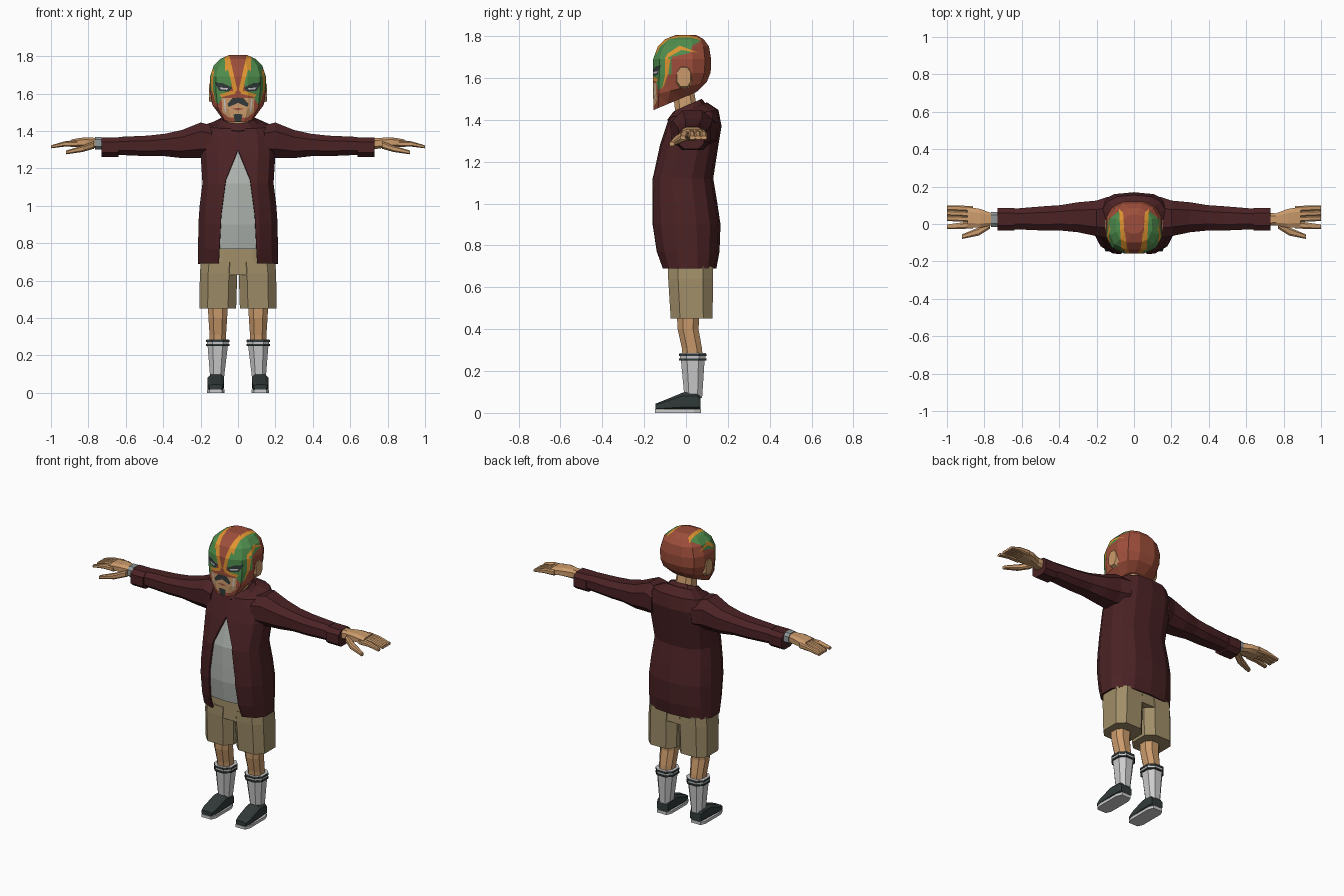
import bpy, bmesh, math
from mathutils import Vector

if "Cube" in bpy.data.objects:
    bpy.data.objects.remove(bpy.data.objects["Cube"], do_unlink=True)


def material(name, r, g, b):
    mat = bpy.data.materials.new(name)
    mat.use_nodes = True
    mat.diffuse_color = (r, g, b, 1)
    shader = mat.node_tree.nodes["Principled BSDF"]
    shader.inputs["Base Color"].default_value = (r, g, b, 1)
    shader.inputs["Roughness"].default_value = 0.9
    return mat


maroon = material("maroon cloth", .07, .016, .018)
grey = material("grey shirt", .43, .46, .43)
khaki = material("khaki cloth", .35, .27, .14)
skin = material("skin", .6, .33, .15)
red = material("mask red", .34, .076, .043)
green = material("mask green", .08, .27, .075)
orange = material("mask orange", .75, .3, .03)
charcoal = material("charcoal", .032, .042, .042)
white = material("sock white", .6, .6, .61)
steel = material("steel", .28, .31, .31)


def cross_section(n, power):
    """Rounded-box outline scaled to reach exactly one unit on both axes."""
    def bend(value):
        return math.copysign(abs(value) ** (2 / power), value)
    angles = [(i + .5) * math.tau / n for i in range(n)]
    pts = [(bend(math.cos(a)), bend(math.sin(a))) for a in angles]
    wide = max(abs(u) for u, v in pts)
    tall = max(abs(v) for u, v in pts)
    return [(u / wide, v / tall) for u, v in pts]


def loft_mesh(axis, rings, n=8, power=3, side=1, bottom=True, top=True):
    """Rings are (position on axis, centre a, centre b, radius a, radius b[, tilt])."""
    bm = bmesh.new()
    outline = cross_section(n, power)
    loops = []
    for t, a, b, ra, rb, *tilt in rings:
        loop = []
        for u, v in outline:
            pos = t + (tilt[0] * v * rb if tilt else 0)
            pa, pb = a + u * ra, b + v * rb
            co = {"x": (pos, pa, pb), "y": (pa, pos, pb), "z": (pa, pb, pos)}[axis]
            loop.append(bm.verts.new((co[0] * side, co[1], co[2])))
        loops.append(loop)
    for low, high in zip(loops, loops[1:]):
        for i in range(n):
            j = (i + 1) % n
            bm.faces.new((low[i], low[j], high[j], high[i]))
    if bottom:
        bm.faces.new(loops[0])
    if top:
        bm.faces.new(loops[-1])
    bmesh.ops.recalc_face_normals(bm, faces=bm.faces[:])
    return bm


def finish(name, bm, *mats):
    mesh = bpy.data.meshes.new(name)
    bm.to_mesh(mesh)
    bm.free()
    for mat in mats:
        mesh.materials.append(mat)
    obj = bpy.data.objects.new(name, mesh)
    bpy.context.collection.objects.link(obj)
    return obj


def loft(name, mat, axis, rings, **options):
    return finish(name, loft_mesh(axis, rings, **options), mat)


def pair(name, mat, axis, rings, **options):
    for side, label in ((1, "left_"), (-1, "right_")):
        loft(label + name, mat, axis, rings, side=side, **options)


def shell(obj, thickness):
    mod = obj.modifiers.new("thickness", "SOLIDIFY")
    mod.thickness = thickness
    mod.offset = -1


def trim(bm, points, view, facing=.3):
    """Cut a convex outline into the faces turned to the view; return those inside."""
    view = Vector(view)
    if view.x:
        corners = [Vector((0, a, b)) for a, b in points]
    elif view.y:
        corners = [Vector((a, 0, b)) for a, b in points]
    else:
        corners = [Vector((a, b, 0)) for a, b in points]
    middle = sum(corners, Vector()) / len(corners)
    planes = []

    def inside():
        bm.normal_update()
        return [f for f in bm.faces if f.normal.dot(view) > facing and all(
            (f.calc_center_median() - co).dot(no) > 0 for co, no in planes)]

    for start, end in zip(corners, corners[1:] + corners[:1]):
        normal = (end - start).cross(view).normalized()
        if (middle - start).dot(normal) < 0:
            normal.negate()
        faces = inside()
        geom = set(faces)
        for f in faces:
            geom.update(f.edges, f.verts)
        bmesh.ops.bisect_plane(bm, geom=list(geom), dist=1e-5, plane_co=start, plane_no=normal)
        planes.append((start, normal))
    return inside()


def body_ring(z, front, back, width, tilt=0):
    return (z, 0, (front + back) / 2, width, (back - front) / 2, tilt)


FRONT, TOP = (0, -1, 0), (0, 0, 1)

# Jacket body, cut open down the front
jacket_rings = [body_ring(*r) for r in (
    (.69, -.12, .145, .215), (.77, -.15, .16, .213), (.9, -.17, .165, .212),
    (1, -.17, .15, .205), (1.12, -.167, .13, .19), (1.28, -.125, .155, .2),
    (1.37, -.095, .17, .195), (1.43, -.08, .155, .17, .15), (1.45, -.07, .1, .1, .4))]
bm = loft_mesh("z", jacket_rings, n=14, power=2.6, bottom=False)
opening = [(0, 1.3), (.065, 1.14), (.09, .95), (.107, .6), (-.107, .6), (-.09, .95), (-.065, 1.14)]
bmesh.ops.delete(bm, geom=trim(bm, opening, FRONT, .05), context="FACES")
shell(finish("jacket_body", bm, maroon), .012)

# Shirt follows the jacket just inside it
loft("shirt", grey, "z", [(z, a, b, ra * .9, rb * .9) for z, a, b, ra, rb, _ in jacket_rings[1:7]],
     n=14, power=2.6)

# Collar, sleeves and cuffs
collar = loft("collar", maroon, "z", [
    body_ring(1.43, -.09, .11, .118, .3), body_ring(1.47, -.06, .075, .08, .45)],
    n=10, power=2.3, bottom=False, top=False)
shell(collar, .01)
pair("sleeve", maroon, "x", [
    (.14, .035, 1.345, .11, .085), (.2, .03, 1.35, .095, .095), (.3, .036, 1.33, .08, .075),
    (.39, .033, 1.325, .068, .06), (.48, .03, 1.32, .065, .055), (.64, .027, 1.32, .055, .048)],
    power=2.5)
pair("cuff", maroon, "x", [(.64, .025, 1.313, .06, .052), (.73, .025, 1.313, .06, .052)])

# Hands
pair("palm", skin, "x", [
    (.7, .025, 1.33, .035, .032), (.76, .025, 1.335, .032, .028),
    (.82, .03, 1.34, .05, .026), (.89, .037, 1.335, .055, .02)])
pair("index_finger", skin, "x", [
    (.86, -.003, 1.33, .02, .016), (.93, -.01, 1.33, .017, .013), (1, -.015, 1.315, .012, .008)])
for i, finger in enumerate(("middle", "ring", "little")):
    y = .028 * i
    pair(finger + "_finger", skin, "x", [
        (.86, .024 + y, 1.335, .015, .018), (.93, .028 + y, 1.33, .015, .014),
        (1, .03 + y, 1.315, .014, .008)])
pair("thumb", skin, "x", [
    (.77, 0, 1.325, .025, .02), (.83, -.04, 1.305, .022, .017), (.92, -.068, 1.285, .012, .01)])
loft("wrist_watch", steel, "x", [(.73, .025, 1.335, .04, .033), (.765, .025, 1.335, .04, .033)], side=-1)

# Shorts
loft("shorts_hips", khaki, "z", [(.63, 0, .022, .195, .105), (.8, 0, .02, .18, .1)], n=12)
pair("shorts_leg", khaki, "z", [
    (.45, .108, .027, .098, .1), (.64, .104, .022, .1, .107), (.7, .1, .022, .098, .107)])

# Legs, socks and shoes
pair("leg", skin, "z", [
    (.24, .108, .035, .042, .048), (.31, .108, .028, .044, .048),
    (.4, .108, .01, .05, .05), (.5, .108, .01, .055, .055)], power=2.4)
pair("sock", white, "z", [(.07, .112, .035, .036, .042), (.27, .108, .032, .056, .058)], power=2.4)
pair("sock_cuff", white, "z", [(.25, .108, .032, .057, .06), (.285, .108, .032, .06, .063)], power=2.4)
for z in (.25, .272):
    pair("sock_stripe", charcoal, "z", [
        (z, .108, .032, .062, .065), (z + .01, .108, .032, .062, .065)], power=2.4)
pair("shoe", charcoal, "y", [
    (-.145, .12, .03, .034, .014), (-.11, .12, .036, .043, .022), (-.015, .118, .055, .044, .042),
    (.055, .116, .055, .042, .04), (.07, .116, .045, .038, .03)], power=4)
pair("sole", white, "z", [(0, .119, -.038, .046, .11), (.018, .119, -.038, .046, .11)], power=5)

# Neck and ears
loft("neck", skin, "z", [(1.38, 0, .01, .06, .055), (1.56, 0, -.015, .05, .05)])
pair("ear", skin, "x", [(.13, -.01, 1.605, .042, .056), (.155, -.01, 1.605, .032, .046)], power=2.5)

# Masked head with the pattern cut into its faces
bm = loft_mesh("z", [body_ring(*r) for r in (
    (1.49, -.155, .05, .09, .42), (1.55, -.157, .1, .137, .25), (1.62, -.157, .118, .15, .05),
    (1.69, -.157, .12, .15), (1.75, -.135, .11, .13), (1.785, -.1, .085, .095),
    (1.805, -.05, .05, .05))], n=12, power=2.6)
bmesh.ops.triangulate(bm, faces=bm.faces[:])
palette = [red, green, orange, skin, charcoal, white]


def paint(mat, points, view=FRONT):
    for side in (1, -1):
        if view == "side":
            faces = trim(bm, points, (side, 0, 0), .4)
        else:
            faces = trim(bm, [(x * side, v) for x, v in points], view)
        for f in faces:
            f.material_index = palette.index(mat)


# Brow panels, flames and crown stripes
paint(green, [(-.17, 1.6), (-.17, 1.8), (-.02, 1.81), (-.03, 1.75), (-.09, 1.69)], "side")
paint(green, [(-.17, 1.67), (-.09, 1.69), (-.1, 1.57), (-.13, 1.54)], "side")
paint(green, [(.03, 1.66), (.075, 1.81), (.16, 1.81), (.16, 1.62), (.05, 1.6)])
paint(green, [(.065, -.16), (.15, -.12), (.14, .02), (.08, .07)], TOP)
paint(orange, [(-.1, 1.69), (-.09, 1.715), (-.03, 1.755), (-.02, 1.735)], "side")
paint(orange, [(-.03, 1.755), (-.025, 1.735), (.06, 1.72)], "side")
paint(orange, [(-.1, 1.7), (-.075, 1.69), (-.085, 1.62), (-.1, 1.62)], "side")
paint(orange, [(-.1, 1.62), (-.085, 1.62), (-.115, 1.54)], "side")
paint(orange, [(.048, 1.81), (.073, 1.81), (.022, 1.6), (.004, 1.62)])
paint(orange, [(.046, -.14), (.068, -.14), (.08, .08), (.058, .06)], TOP)

# Eyes
paint(orange, [(.012, 1.6), (.03, 1.615), (.1, 1.595), (.09, 1.58)])
paint(charcoal, [(.03, 1.632), (.05, 1.61), (.1, 1.615), (.125, 1.66), (.08, 1.655)])
paint(white, [(.05, 1.628), (.06, 1.62), (.09, 1.622), (.1, 1.633)])

# Mouth opening, moustache, lips and goatee
paint(skin, [(0, 1.575), (.088, 1.575), (.084, 1.5), (.05, 1.472), (0, 1.472)])
paint(white, [(.07, 1.57), (.077, 1.57), (.07, 1.5), (.063, 1.5)])
paint(charcoal, [(0, 1.578), (.03, 1.575), (.056, 1.545), (.05, 1.528), (0, 1.55)])
paint(red, [(0, 1.524), (.032, 1.518), (0, 1.51)])
paint(charcoal, [(0, 1.492), (.024, 1.488), (.015, 1.44), (0, 1.44)])
finish("masked_head", bm, *palette)
